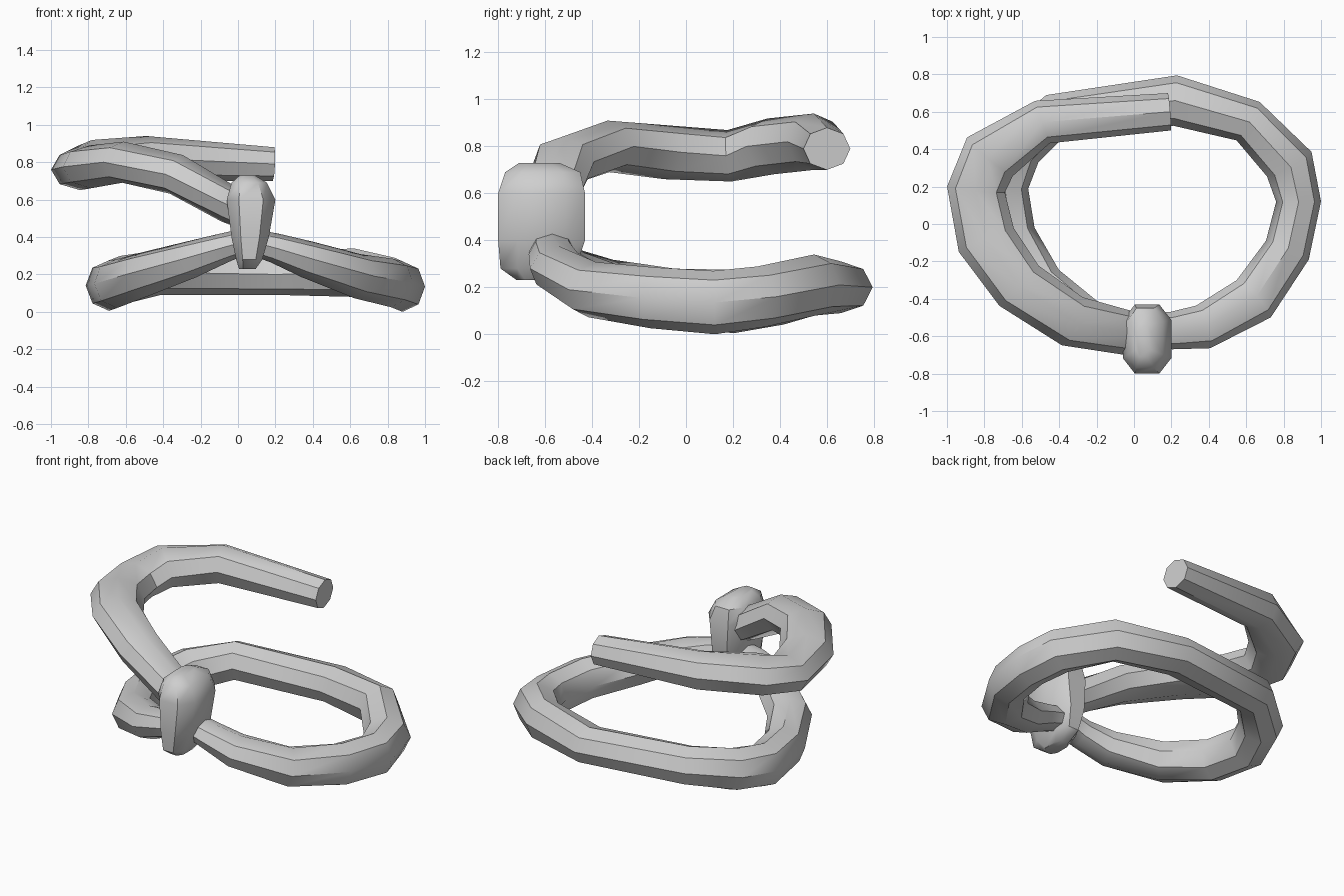
import bpy
import bmesh
from math import cos, sin, tau, radians
from mathutils import Vector

default_cube = bpy.data.objects.get("Cube")
if default_cube:
    bpy.data.objects.remove(default_cube, do_unlink=True)

SIDES = 8


def make_material(name, colour):
    mat = bpy.data.materials.new(name)
    mat.use_nodes = True
    mat.diffuse_color = colour
    mat.node_tree.nodes["Principled BSDF"].inputs["Base Color"].default_value = colour
    return mat


rope_grey = make_material("rope grey", (0.62, 0.62, 0.62, 1))


def loft(name, rings, closed=False):
    """Skin a list of equal-sized rings, capping the ends of an open one."""
    bm = bmesh.new()
    loops = [[bm.verts.new(p) for p in ring] for ring in rings]
    pairs = list(zip(loops, loops[1:]))
    if closed:
        pairs.append((loops[-1], loops[0]))
    else:
        bm.faces.new(loops[0])
        bm.faces.new(loops[-1])
    for a, b in pairs:
        for i in range(len(a)):
            j = (i + 1) % len(a)
            bm.faces.new((a[i], a[j], b[j], b[i]))
    bmesh.ops.recalc_face_normals(bm, faces=bm.faces)
    mesh = bpy.data.meshes.new(name)
    bm.to_mesh(mesh)
    bm.free()
    mesh.materials.append(rope_grey)
    obj = bpy.data.objects.new(name, mesh)
    bpy.context.collection.objects.link(obj)
    bpy.ops.object.select_all(action="DESELECT")
    obj.select_set(True)
    bpy.context.view_layer.objects.active = obj
    bpy.ops.object.shade_smooth_by_angle(angle=radians(42))
    return obj


def rope(name, path, closed=False):
    """Path entries are x, y, z, half width, half height."""
    points = [Vector(p[:3]) for p in path]
    count = len(points)
    rings = []
    for i, (point, entry) in enumerate(zip(points, path)):
        before = points[i - 1] if closed or i else point
        after = points[(i + 1) % count] if closed or i < count - 1 else point
        # average the two directions so the bends are mitred
        tangent = ((point - before).normalized() + (after - point).normalized()).normalized()
        side = tangent.cross(Vector((0, 0, 1))).normalized()
        up = side.cross(tangent)
        wide, high = entry[3:]
        angles = [tau * k / SIDES for k in range(SIDES)]
        rings.append([point + side * wide * cos(a) + up * high * sin(a) for a in angles])
    return loft(name, rings, closed)


# Lower loop, a closed ring that rises into the knot
rope("lower_loop", [
    (.05, -.57, .38, .09, .07),
    (.2, -.57, .34, .1, .08),
    (.37, -.55, .28, .12, .1),
    (.64, -.4, .19, .135, .12),
    (.82, -.14, .155, .125, .13),
    (.88, .12, .135, .12, .135),
    (.83, .32, .16, .136, .13),
    (.61, .55, .21, .12, .13),
    (.22, .66, .2, .135, .11),
    (-.42, .58, .21, .12, .12),
    (-.62, .4, .17, .13, .13),
    (-.69, .2, .14, .125, .135),
    (-.65, -.06, .15, .125, .13),
    (-.5, -.33, .2, .13, .12),
    (-.25, -.52, .28, .12, .1),
    (-.08, -.57, .34, .1, .08),
], closed=True)

# Upper strand, sweeping from the free end down into the knot
rope("upper_strand", [
    (.19, .6, .79, .1, .09),
    (-.49, .545, .82, .12, .12),
    (-.77, .36, .8, .16, .12),
    (-.845, .185, .76, .155, .11),
    (-.79, -.085, .775, .16, .115),
    (-.615, -.33, .8, .15, .11),
    (-.33, -.52, .735, .14, .11),
    (-.04, -.58, .57, .12, .1),
    (.06, -.58, .51, .1, .08),
])

# Knot, a tapered bead with cut corners, wider at the top
corner = [(1, .55), (.5, 1), (-.5, 1), (-1, .55)]
outline = corner + [(-u, -v) for u, v in corner]
levels = [  # height, centre x, half width, front y, back y
    (.23, .05, .045, -.72, -.56),
    (.28, .06, .07, -.79, -.47),
    (.4, .065, .1, -.8, -.43),
    (.6, .07, .13, -.8, -.43),
    (.69, .06, .095, -.77, -.45),
    (.73, .05, .04, -.71, -.54),
]
loft("knot", [
    [(cx + u * half, (front + back) / 2 + v * (back - front) / 2, z) for u, v in outline]
    for z, cx, half, front, back in levels
])
